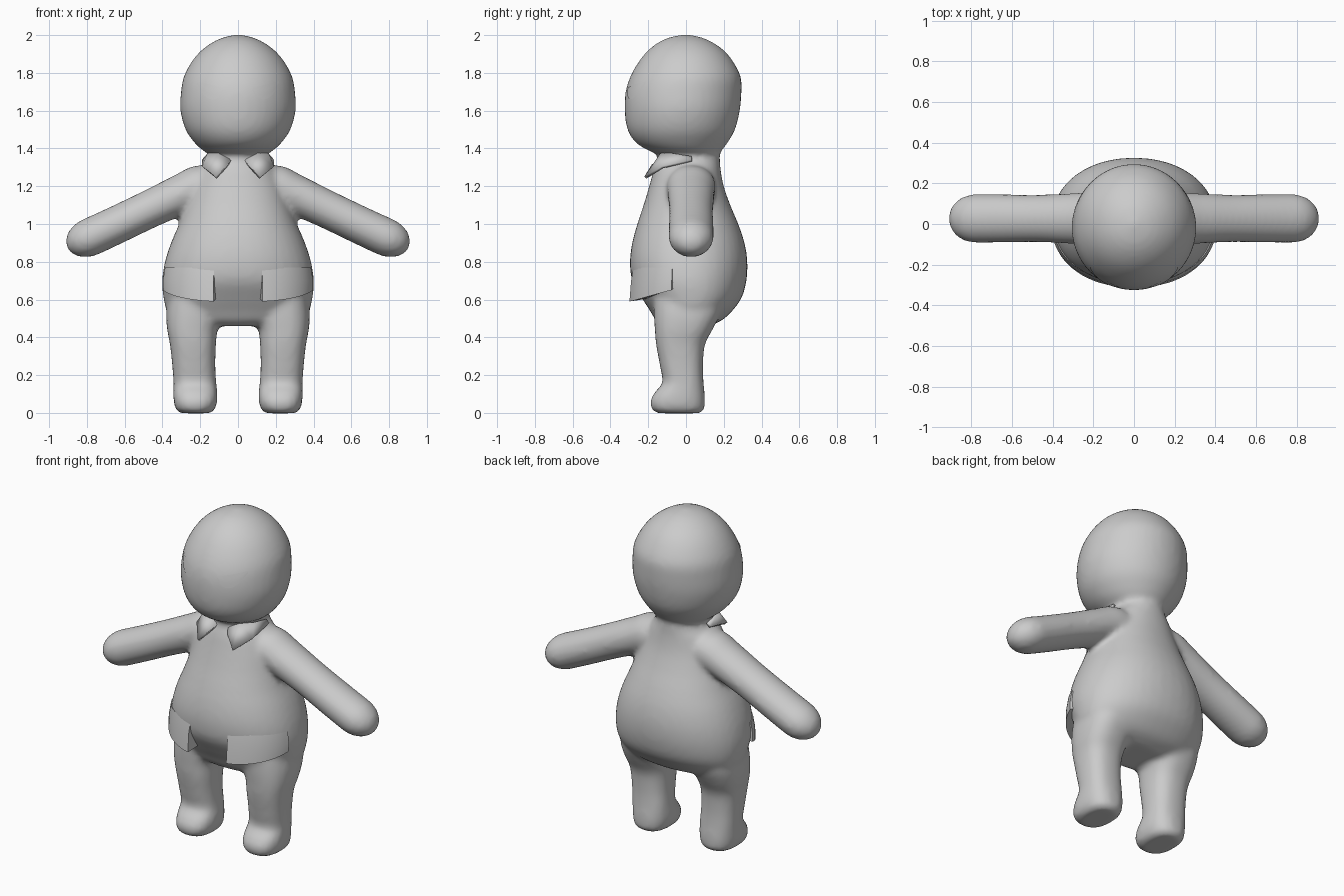
import bpy, bmesh, math
from mathutils import Vector

if "Cube" in bpy.data.objects:
    bpy.data.objects.remove(bpy.data.objects["Cube"])

grey = bpy.data.materials.new("plain_grey")
grey.diffuse_color = (0.6, 0.6, 0.6, 1)
grey.use_nodes = True
grey.node_tree.nodes["Principled BSDF"].inputs["Base Color"].default_value = grey.diffuse_color


def make(name, bm):
    bmesh.ops.recalc_face_normals(bm, faces=bm.faces)
    me = bpy.data.meshes.new(name)
    bm.to_mesh(me)
    bm.free()
    me.materials.append(grey)
    ob = bpy.data.objects.new(name, me)
    bpy.context.collection.objects.link(ob)
    return ob


def skin(bm, rings):
    """Bridge a list of closed rings of points and cap both ends."""
    vr = [[bm.verts.new(p) for p in r] for r in rings]
    n = len(vr[0])
    for a, b in zip(vr, vr[1:]):
        for i in range(n):
            j = (i + 1) % n
            bm.faces.new((a[i], a[j], b[j], b[i]))
    bm.faces.new(vr[0][::-1])
    bm.faces.new(vr[-1])


def spline(rows, steps=5):
    """Catmull-Rom refinement of a profile."""
    out = []
    for i in range(len(rows) - 1):
        p = [rows[max(0, min(len(rows) - 1, i + k))] for k in (-1, 0, 1, 2)]
        for s in range(steps):
            t = s / steps
            out.append([0.5 * (2 * b + (c - a) * t + (2 * a - 5 * b + 4 * c - d) * t * t
                               + (3 * b - a - 3 * c + d) * t ** 3) for a, b, c, d in zip(*p)])
    return out + [list(rows[-1])]


def ring(z, x0, x1, y0, y1, e=2.0, n=40):
    """Horizontal superellipse between x0..x1 and y0..y1."""
    pts = []
    for i in range(n):
        a = math.tau * i / n
        c, s = math.cos(a), math.sin(a)
        f = lambda v: math.copysign(abs(v) ** (2 / e), v)
        pts.append(((x0 + x1) / 2 + (x1 - x0) / 2 * f(c),
                    (y0 + y1) / 2 + (y1 - y0) / 2 * f(s), z))
    return pts


bm = bmesh.new()
# torso and neck: z, half width, front y, back y
torso = [(0.46, 0.20, -0.12, 0.12), (0.49, 0.32, -0.16, 0.19), (0.54, 0.375, -0.19, 0.245),
         (0.61, 0.395, -0.235, 0.295), (0.70, 0.402, -0.285, 0.32), (0.80, 0.387, -0.297, 0.325),
         (0.90, 0.355, -0.285, 0.31), (1.00, 0.312, -0.258, 0.277), (1.10, 0.275, -0.225, 0.235),
         (1.20, 0.24, -0.195, 0.20), (1.29, 0.20, -0.17, 0.183), (1.34, 0.155, -0.15, 0.18),
         (1.42, 0.14, -0.14, 0.17)]
skin(bm, [ring(z, -w, w, f, b, 2.15) for z, w, f, b in spline(torso)])
# head
head = [(1.35, 0.12, -0.11, 0.14), (1.385, 0.18, -0.19, 0.185), (1.43, 0.23, -0.265, 0.22),
        (1.50, 0.278, -0.31, 0.26), (1.60, 0.305, -0.325, 0.285), (1.70, 0.302, -0.32, 0.294),
        (1.78, 0.287, -0.295, 0.29), (1.86, 0.245, -0.25, 0.25), (1.92, 0.193, -0.20, 0.20),
        (1.965, 0.13, -0.14, 0.135), (1.99, 0.07, -0.08, 0.075), (2.003, 0.01, -0.012, 0.01)]
skin(bm, [ring(z, -w, w, f, b) for z, w, f, b in spline(head)])
# legs with feet: z, inner x, outer x, front y, back y
leg = [(-0.002, 0.15, 0.30, -0.145, 0.07), (0.015, 0.125, 0.327, -0.178, 0.095),
       (0.06, 0.11, 0.34, -0.19, 0.10), (0.11, 0.11, 0.342, -0.165, 0.098),
       (0.16, 0.115, 0.342, -0.125, 0.093), (0.25, 0.12, 0.348, -0.138, 0.09),
       (0.36, 0.117, 0.36, -0.158, 0.10), (0.44, 0.108, 0.375, -0.165, 0.14),
       (0.52, 0.08, 0.38, -0.17, 0.18), (0.60, 0.08, 0.37, -0.17, 0.2)]
for s in (1, -1):
    skin(bm, [ring(z, s * a, s * b, f, k, 2.5) for z, a, b, f, k in spline(leg)])
# arms with round ends: x, z, radius in height, radius in depth
arm = [(0.05, 1.225, 0.09, 0.11), (0.18, 1.205, 0.115, 0.13), (0.30, 1.157, 0.107, 0.125),
       (0.47, 1.078, 0.101, 0.117), (0.65, 0.992, 0.101, 0.119), (0.78, 0.932, 0.102, 0.12)]
rows = spline(arm)
for k in range(1, 7):
    a = k / 6 * math.radians(85)
    rows.append([0.78 + 0.125 * math.sin(a), 0.932 - 0.058 * math.sin(a),
                 0.102 * math.cos(a), 0.12 * math.cos(a)])
for s in (1, -1):
    skin(bm, [[(s * (x + 0.43 * h * math.sin(t)), 0.027 + d * math.cos(t), z + 0.9 * h * math.sin(t))
               for t in (math.tau * i / 24 for i in range(24))] for x, z, h, d in rows])
body = make("body", bm)
m = body.modifiers.new("fuse", 'REMESH')
m.mode, m.voxel_size, m.use_smooth_shade = 'VOXEL', 0.016, True
m = body.modifiers.new("soften", 'SMOOTH')
m.factor, m.iterations = 0.5, 8

# shirt hem: wedge flaps flaring off the belly, open at the middle
for s, side in ((1, "left"), (-1, "right")):
    bm = bmesh.new()
    rings = []
    for i in range(13):
        t = i / 12
        a = math.radians(17 + 60 * t)
        def on(w, f, z):
            return (s * w * math.sin(a) ** 0.93, -f * math.cos(a) ** 0.93, z)
        zb = 0.59 + 0.06 * t ** 1.5
        rings.append([on(0.396, 0.29, 0.77), on(0.407, 0.303, 0.70), on(0.405, 0.312 , zb),
                      on(0.36, 0.21, zb + 0.015), on(0.36, 0.24, 0.74)])
    skin(bm, rings)
    make("shirt_hem_" + side, bm)

# collar points
inner = [(0.035, -0.14, 1.335), (0.10, -0.13, 1.37), (0.155, -0.07, 1.37), (0.165, 0.03, 1.355)]
outer = [(0.055, -0.175, 1.31), (0.115, -0.215, 1.245), (0.185, -0.125, 1.30), (0.185, 0.03, 1.335)]
for s, side in ((1, "left"), (-1, "right")):
    bm = bmesh.new()
    rows = [[bm.verts.new((s * x, y, z)) for x, y, z in r] for r in (inner, outer)]
    for i in range(3):
        bm.faces.new((rows[0][i], rows[0][i + 1], rows[1][i + 1], rows[1][i]))
    ob = make("collar_" + side, bm)
    m = ob.modifiers.new("thickness", 'SOLIDIFY')
    m.thickness, m.offset = 0.016, 0

# thin slanted eye plates laid on the face
bpy.context.view_layer.update()
face = body.evaluated_get(bpy.context.evaluated_depsgraph_get())
for s, side in ((1, "left"), (-1, "right")):
    bm = bmesh.new()
    cols = []
    for i in range(9):
        t = i / 8
        x, top = 0.075 + 0.14 * t, 1.72 + 0.035 * t
        col = []
        for k in range(4):
            z = top - k / 3 * (0.012 + 0.065 * math.sin(math.pi * t) ** 0.7)
            hit, p, n, _ = face.ray_cast(Vector((s * x, -1, z)), Vector((0, 1, 0)))
            col.append(bm.verts.new(p + n * 0.003))
        cols.append(col)
    for a, b in zip(cols, cols[1:]):
        for k in range(3):
            bm.faces.new((a[k], b[k], b[k + 1], a[k + 1]))
    make("eye_" + side, bm)

# smooth shading with kept edges
for ob in bpy.data.objects:
    ob.select_set(True)
bpy.context.view_layer.objects.active = body
bpy.ops.object.shade_smooth_by_angle(angle=math.radians(40))
